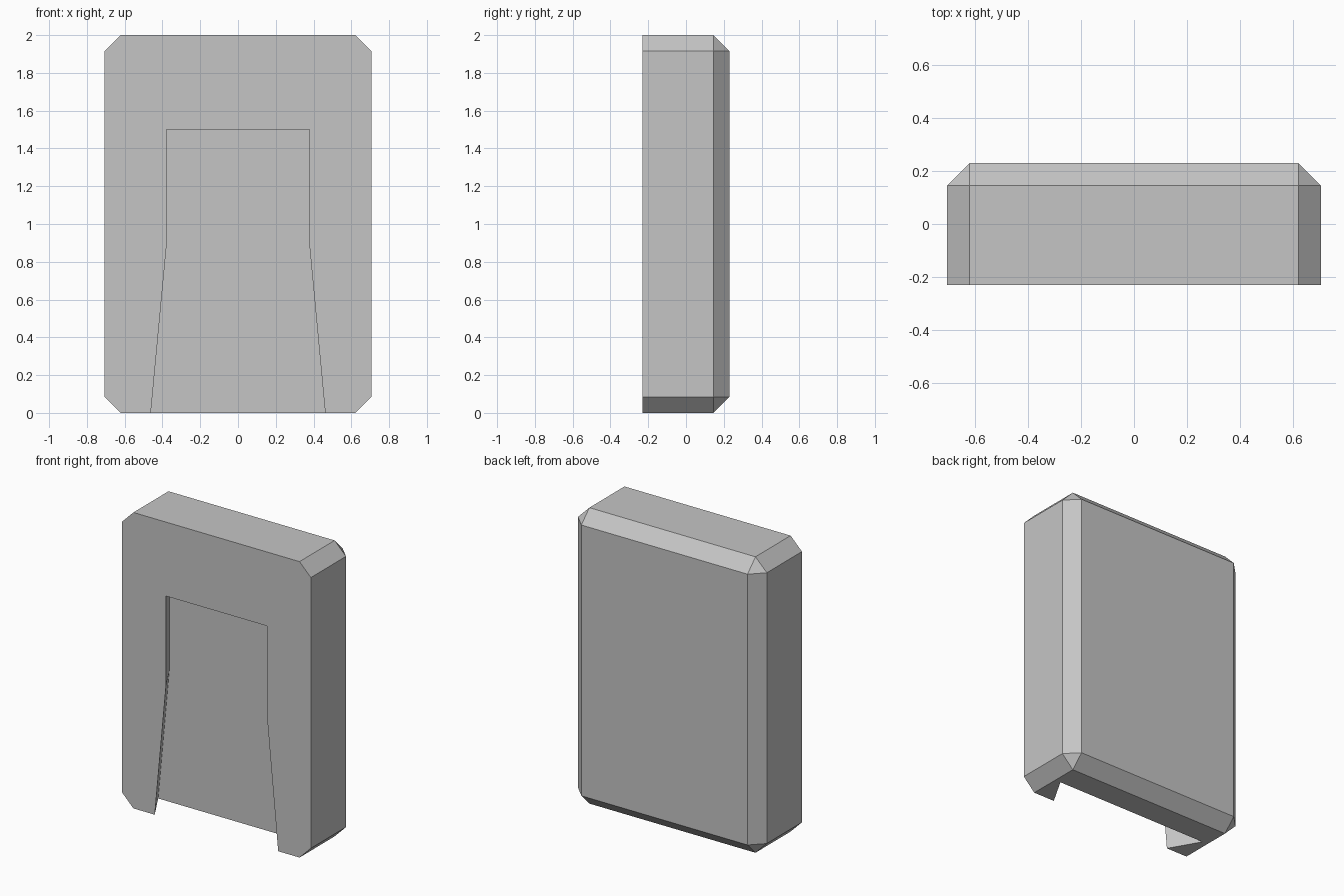
import bpy, bmesh

if "Cube" in bpy.data.objects:
    bpy.data.objects.remove(bpy.data.objects["Cube"])

W, D, H = 0.706, 0.23, 2.0      # half width, half depth, height
CHAMFER = 0.085
SLOT_DEPTH, UNDERCUT = 0.205, 0.118

grey = bpy.data.materials.new("plain grey")
grey.diffuse_color = (0.56, 0.56, 0.56, 1)
grey.use_nodes = True
grey.node_tree.nodes["Principled BSDF"].inputs["Base Color"].default_value = grey.diffuse_color


def finish(bm, name):
    bmesh.ops.recalc_face_normals(bm, faces=bm.faces[:])
    mesh = bpy.data.meshes.new(name)
    bm.to_mesh(mesh)
    bm.free()
    mesh.materials.append(grey)
    obj = bpy.data.objects.new(name, mesh)
    bpy.context.collection.objects.link(obj)
    return obj


# Block: chamfered on every edge except the front rim
bm = bmesh.new()
bmesh.ops.create_cube(bm, size=1)
for v in bm.verts:
    v.co = (v.co.x * 2 * W, v.co.y * 2 * D, (v.co.z + 0.5) * H)
edges = [e for e in bm.edges if max(v.co.y for v in e.verts) > 0]
bmesh.ops.bevel(bm, geom=edges, offset=CHAMFER, offset_type='OFFSET',
                segments=1, profile=0.5, affect='EDGES')
block = finish(bm, "block")

# Slot cutter: dovetail that widens inward and flares toward the open bottom
FRONT_EXTRA = 0.05


def slot_ring(bm, y):
    grow = UNDERCUT * (y + D) / SLOT_DEPTH
    half = [(0.471, -0.1), (0.378, 0.89), (0.378, 1.5)]
    right = [(x + grow, z + (grow if z > 1 else 0)) for x, z in half]
    left = [(-x, z) for x, z in reversed(right)]
    return [bm.verts.new((x, y, z)) for x, z in right + left]


bm = bmesh.new()
front = slot_ring(bm, -D - FRONT_EXTRA)
back = slot_ring(bm, -D + SLOT_DEPTH)
bm.faces.new(front)
bm.faces.new(back[::-1])
n = len(front)
for i in range(n):
    j = (i + 1) % n
    bm.faces.new((front[i], back[i], back[j], front[j]))
cutter = finish(bm, "slot_cutter")
cutter.hide_render = True

# Cut the slot, then drop the cutter
mod = block.modifiers.new("slot", 'BOOLEAN')
mod.operation = 'DIFFERENCE'
mod.solver = 'EXACT'
mod.object = cutter
bpy.context.view_layer.objects.active = block
block.select_set(True)
bpy.ops.object.modifier_apply(modifier=mod.name)
bpy.data.objects.remove(cutter, do_unlink=True)
